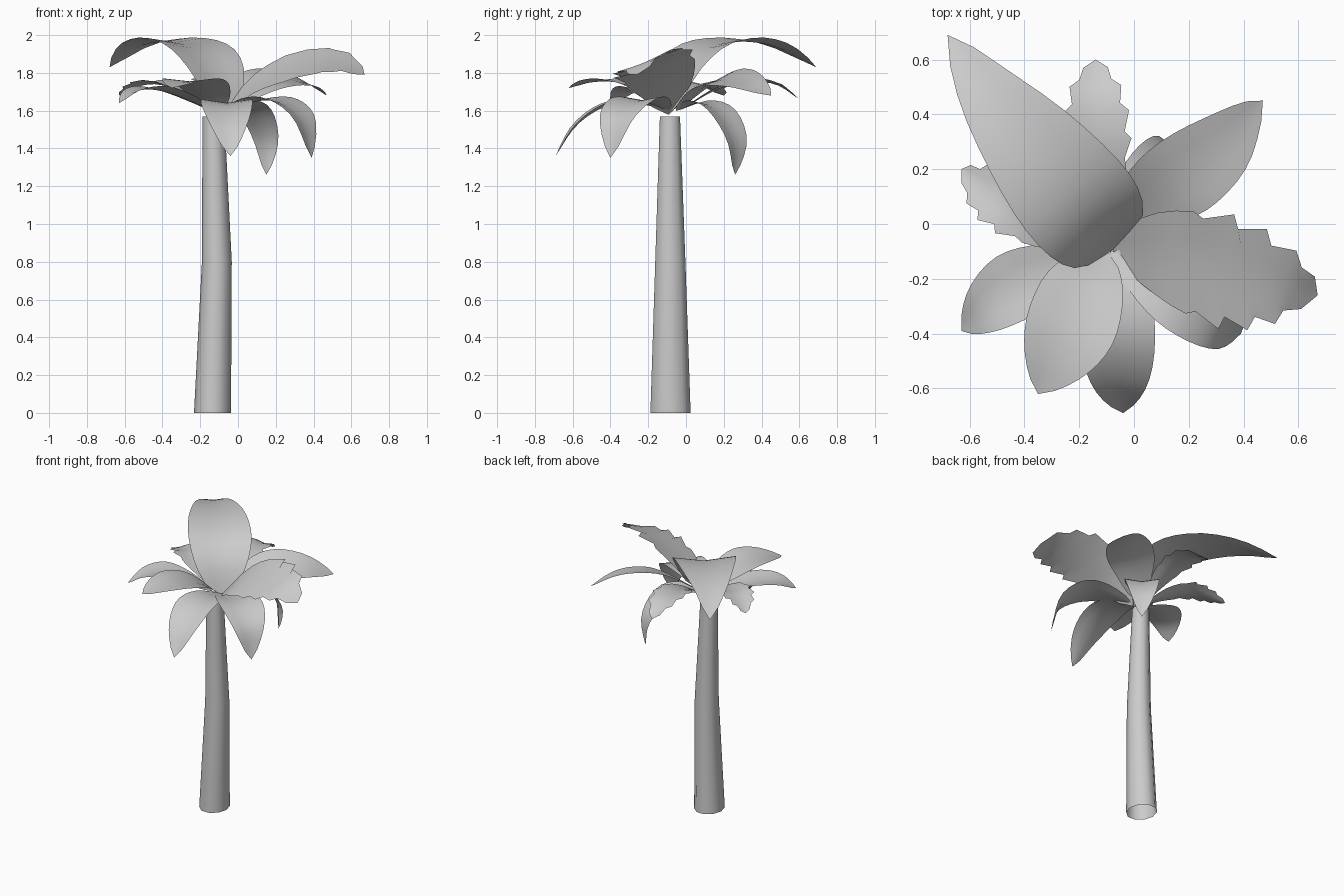
import bpy
import bmesh
import math
from mathutils import Vector

cube = bpy.data.objects.get("Cube")
if cube:
    bpy.data.objects.remove(cube)

grey = bpy.data.materials.new("light_grey")
grey.use_nodes = True
colour = (0.6, 0.6, 0.6, 1)
grey.diffuse_color = colour
grey.node_tree.nodes["Principled BSDF"].inputs["Base Color"].default_value = colour


def finish(name, bm, angle):
    mesh = bpy.data.meshes.new(name)
    bm.to_mesh(mesh)
    bm.free()
    mesh.materials.append(grey)
    obj = bpy.data.objects.new(name, mesh)
    bpy.context.collection.objects.link(obj)
    bpy.ops.object.select_all(action='DESELECT')
    obj.select_set(True)
    bpy.context.view_layer.objects.active = obj
    bpy.ops.object.shade_smooth_by_angle(angle=math.radians(angle))
    return obj


def trunk(rings, sides=10):
    """Open tapering tube; each ring is x, y, z, x radius, y radius."""
    bm = bmesh.new()
    loops = []
    for x, y, z, rx, ry in rings:
        angles = [2 * math.pi * i / sides for i in range(sides)]
        loops.append([bm.verts.new((x + rx * math.cos(a), y + ry * math.sin(a), z)) for a in angles])
    for low, high in zip(loops, loops[1:]):
        for i in range(sides):
            j = (i + 1) % sides
            bm.faces.new((low[i], low[j], high[j], high[i]))
    return finish("trunk", bm, 60)


def spline(points, t):
    """Smooth curve through the points, t from 0 to 1."""
    pts = [Vector(p) for p in points]
    pts = [2 * pts[0] - pts[1]] + pts + [2 * pts[-1] - pts[-2]]
    u = t * (len(points) - 1)
    k = min(int(u), len(points) - 2)
    f = u - k
    a, b, c, d = pts[k:k + 4]
    return 0.5 * (2 * b + (c - a) * f + (2 * a - 5 * b + 4 * c - d) * f ** 2
                  + (3 * b - a - 3 * c + d) * f ** 3)


def frond(name, points, half_width, fold=0.15, roll=0.0, jagged=False, lean=0.9):
    """Leaf blade with a creased midrib; roll lowers its right edge, jagged adds teeth."""
    heading = Vector(points[-1]) - Vector(points[0])
    side = Vector((heading.y, -heading.x, 0)).normalized()
    steps = 14
    bm = bmesh.new()
    rows = []
    for i in range(steps + 1):
        t = i / steps
        p = spline(points, t)
        tangent = (spline(points, min(t + 0.02, 1)) - spline(points, max(t - 0.02, 0))).normalized()
        normal = side.cross(tangent)
        w = half_width * max(math.sin(math.pi * t ** lean), 0) ** 0.75 + 0.004 * (1 - t)
        tooth = 0.0
        if jagged and 5 < i < steps:
            tooth = 0.1 if i % 2 else -0.12
        row = []
        for s in (-1, -0.5, 0, 0.5, 1):
            edge = tooth * (abs(s) == 1)
            across = side * (s * w * (1 + edge))
            lift = normal * (w * (fold * abs(s) - roll * s))
            row.append(bm.verts.new(p + across + lift + tangent * (edge * w)))
        rows.append(row)
    for a, b in zip(rows, rows[1:]):
        for j in range(4):
            bm.faces.new((a[j], a[j + 1], b[j + 1], b[j]))
    bmesh.ops.remove_doubles(bm, verts=bm.verts, dist=0.0005)
    return finish(name, bm, 60)


trunk([(-0.135, -0.082, 0, 0.098, 0.112), (-0.112, -0.083, 0.8, 0.079, 0.084),
       (-0.13, -0.085, 1.57, 0.058, 0.056)])

# Large upright frond arching to the back
frond("tall_frond", [(-0.07, -0.09, 1.58), (-0.11, -0.04, 1.77), (-0.18, 0.05, 1.89), (-0.28, 0.17, 1.95),
                     (-0.41, 0.33, 1.965), (-0.55, 0.5, 1.93), (-0.68, 0.69, 1.83)], 0.21, 0.12, lean=0.75)

# Spreading fronds
frond("left_frond", [(-0.08, -0.09, 1.58), (0.08, -0.11, 1.73), (0.24, -0.15, 1.81), (0.4, -0.19, 1.85),
                     (0.55, -0.23, 1.85), (0.67, -0.26, 1.79)], 0.19, 0.05, 0.4, True)
frond("front_right_frond", [(-0.1, -0.1, 1.6), (-0.17, -0.22, 1.7), (-0.23, -0.37, 1.75),
                            (-0.29, -0.5, 1.75), (-0.35, -0.62, 1.72)], 0.165, 0.1)
frond("right_frond", [(-0.14, -0.1, 1.6), (-0.3, -0.17, 1.67), (-0.44, -0.23, 1.71),
                      (-0.55, -0.31, 1.7), (-0.63, -0.39, 1.64)], 0.125)
frond("back_right_frond", [(-0.15, -0.06, 1.61), (-0.3, 0.0, 1.7), (-0.44, 0.07, 1.74),
                           (-0.55, 0.13, 1.72), (-0.63, 0.2, 1.68)], 0.11, 0.2, jagged=True)
frond("back_frond", [(-0.12, -0.03, 1.6), (-0.12, 0.14, 1.7), (-0.13, 0.3, 1.75),
                     (-0.14, 0.47, 1.74), (-0.14, 0.6, 1.66)], 0.11, jagged=True, lean=1.2)
frond("back_left_frond", [(-0.08, -0.05, 1.6), (0.07, 0.09, 1.72), (0.2, 0.19, 1.765),
                          (0.35, 0.31, 1.75), (0.47, 0.45, 1.68)], 0.15, 0.08, 0.3)

# Drooping fronds
frond("front_droop_frond", [(-0.08, -0.1, 1.6), (-0.06, -0.27, 1.64), (-0.06, -0.43, 1.62),
                            (-0.05, -0.58, 1.52), (-0.04, -0.69, 1.36)], 0.135)
frond("left_droop_frond", [(-0.07, -0.1, 1.6), (0.1, -0.2, 1.65), (0.23, -0.28, 1.64),
                           (0.34, -0.36, 1.55), (0.39, -0.4, 1.35)], 0.145)
frond("back_droop_frond", [(-0.1, -0.05, 1.6), (0.0, 0.07, 1.64), (0.08, 0.18, 1.59),
                           (0.14, 0.26, 1.44), (0.15, 0.26, 1.26)], 0.115)
